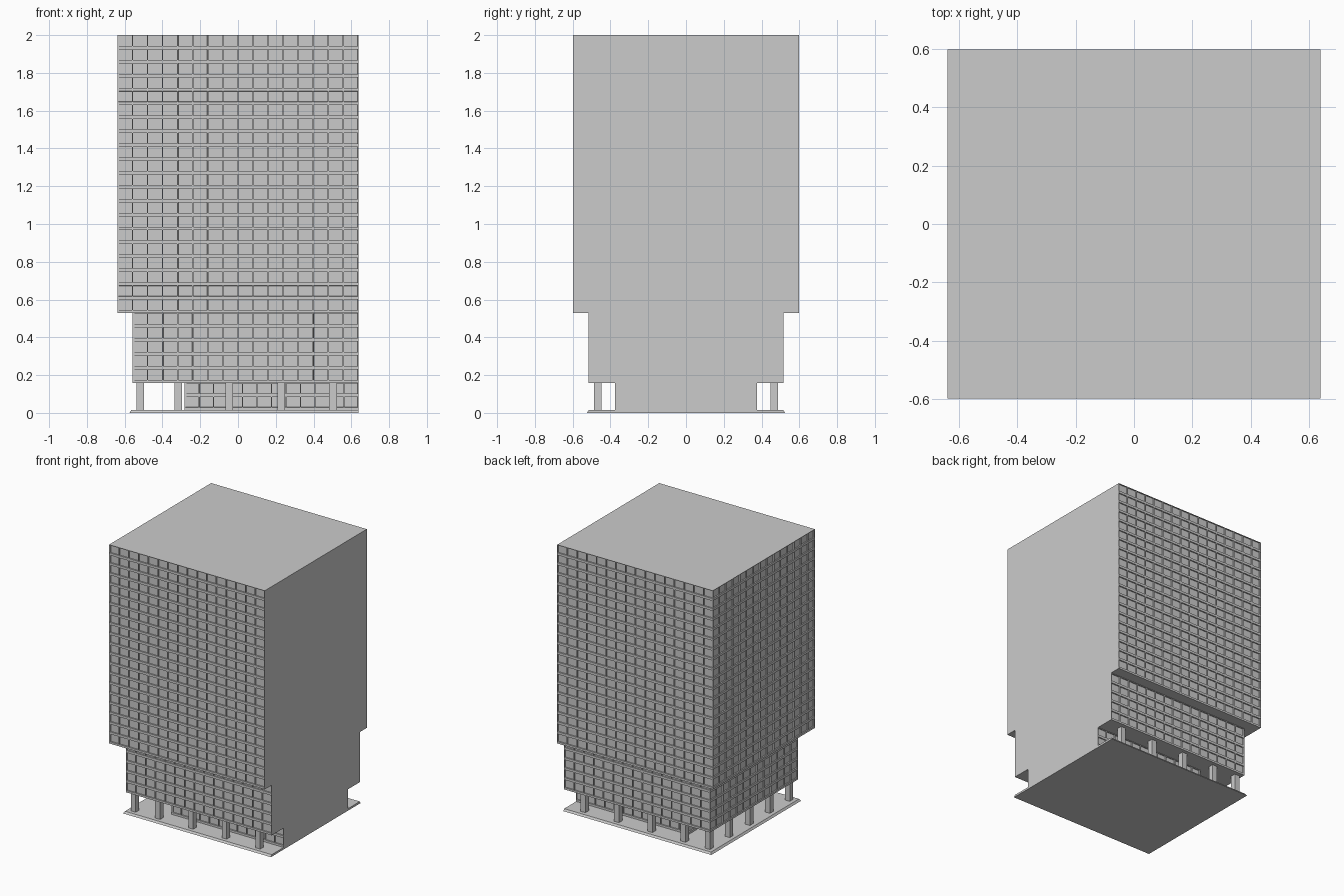
import bpy, bmesh
from mathutils import Vector

if "Cube" in bpy.data.objects:
    bpy.data.objects.remove(bpy.data.objects["Cube"])

RIGHT = 0.637  # plain party wall on the +x side


def finish(bm, name):
    bmesh.ops.remove_doubles(bm, verts=bm.verts, dist=1e-5)
    bmesh.ops.recalc_face_normals(bm, faces=bm.faces)
    mesh = bpy.data.meshes.new(name)
    bm.to_mesh(mesh)
    bm.free()
    obj = bpy.data.objects.new(name, mesh)
    bpy.context.collection.objects.link(obj)
    return obj


def prism(name, x0, x1, y0, y1, z0, z1, taper=0.0):
    """Box, optionally chamfered inward at the top on three sides."""
    bm = bmesh.new()
    lo = [bm.verts.new(p) for p in ((x0, y0, z0), (x1, y0, z0), (x1, y1, z0), (x0, y1, z0))]
    t = taper
    hi = [bm.verts.new(p) for p in ((x0 + t, y0 + t, z1), (x1, y0 + t, z1),
                                    (x1, y1 - t, z1), (x0 + t, y1 - t, z1))]
    bm.faces.new(lo[::-1])
    bm.faces.new(hi)
    for i in range(4):
        j = (i + 1) % 4
        bm.faces.new((lo[i], lo[j], hi[j], hi[i]))
    return finish(bm, name)


def glazed_wall(bm, start, end, z0, z1, cols, rows):
    """Grid of storey-high cells, each with a recessed window above a spandrel."""
    a, b = Vector(start), Vector(end)
    dz = (z1 - z0) / rows
    v = [[bm.verts.new((*a.lerp(b, i / cols), z0 + dz * j)) for i in range(cols + 1)]
         for j in range(rows + 1)]
    cells = [bm.faces.new((v[j][i], v[j][i + 1], v[j + 1][i + 1], v[j + 1][i]))
             for j in range(rows) for i in range(cols)]
    bm.normal_update()
    bmesh.ops.inset_individual(bm, faces=cells, thickness=0.004, depth=0)
    for f in cells:
        mid = f.calc_center_median().z
        for vert in f.verts:
            if vert.co.z < mid:
                vert.co.z += 0.012
    bmesh.ops.inset_individual(bm, faces=cells, thickness=0.0003, depth=-0.009)


def glazed_block(name, x0, y, z0, z1, cols, side_cols, rows):
    bm = bmesh.new()
    # glazed front, left and back walls
    glazed_wall(bm, (x0, -y), (RIGHT, -y), z0, z1, cols, rows)
    glazed_wall(bm, (RIGHT, y), (x0, y), z0, z1, cols, rows)
    glazed_wall(bm, (x0, y), (x0, -y), z0, z1, side_cols, rows)
    # blank right wall, roof and soffit
    for quad in (((RIGHT, -y, z0), (RIGHT, y, z0), (RIGHT, y, z1), (RIGHT, -y, z1)),
                 ((x0, -y, z1), (RIGHT, -y, z1), (RIGHT, y, z1), (x0, y, z1)),
                 ((x0, y, z0), (RIGHT, y, z0), (RIGHT, -y, z0), (x0, -y, z0))):
        bm.faces.new([bm.verts.new(p) for p in quad])
    bmesh.ops.remove_doubles(bm, verts=bm.verts, dist=1e-5)
    mesh = bpy.data.meshes.new(name)
    bm.to_mesh(mesh)
    bm.free()
    bpy.context.collection.objects.link(bpy.data.objects.new(name, mesh))


# Plinth
prism("base_slab", -0.575, RIGHT, -0.525, 0.525, 0.0, 0.015, taper=0.01)

# Stacked volumes
glazed_block("ground_lobby", -0.282, 0.376, 0.015, 0.158, 12, 9, 2)
glazed_block("lower_floors", -0.558, 0.516, 0.158, 0.529, 15, 13, 5)
glazed_block("tower", -0.638, 0.597, 0.529, 2.0, 16, 15, 20)

# Perimeter columns: front and back rows, then the left side
spots = [(x, s * 0.467) for x in (-0.517, -0.317, -0.046, 0.228, 0.503) for s in (-1, 1)]
spots += [(-0.517, y) for y in (-0.235, 0.0, 0.235)]
for i, (x, y) in enumerate(spots):
    prism(f"column_{i + 1}", x - 0.02, x + 0.02, y - 0.02, y + 0.02, 0.015, 0.158)
